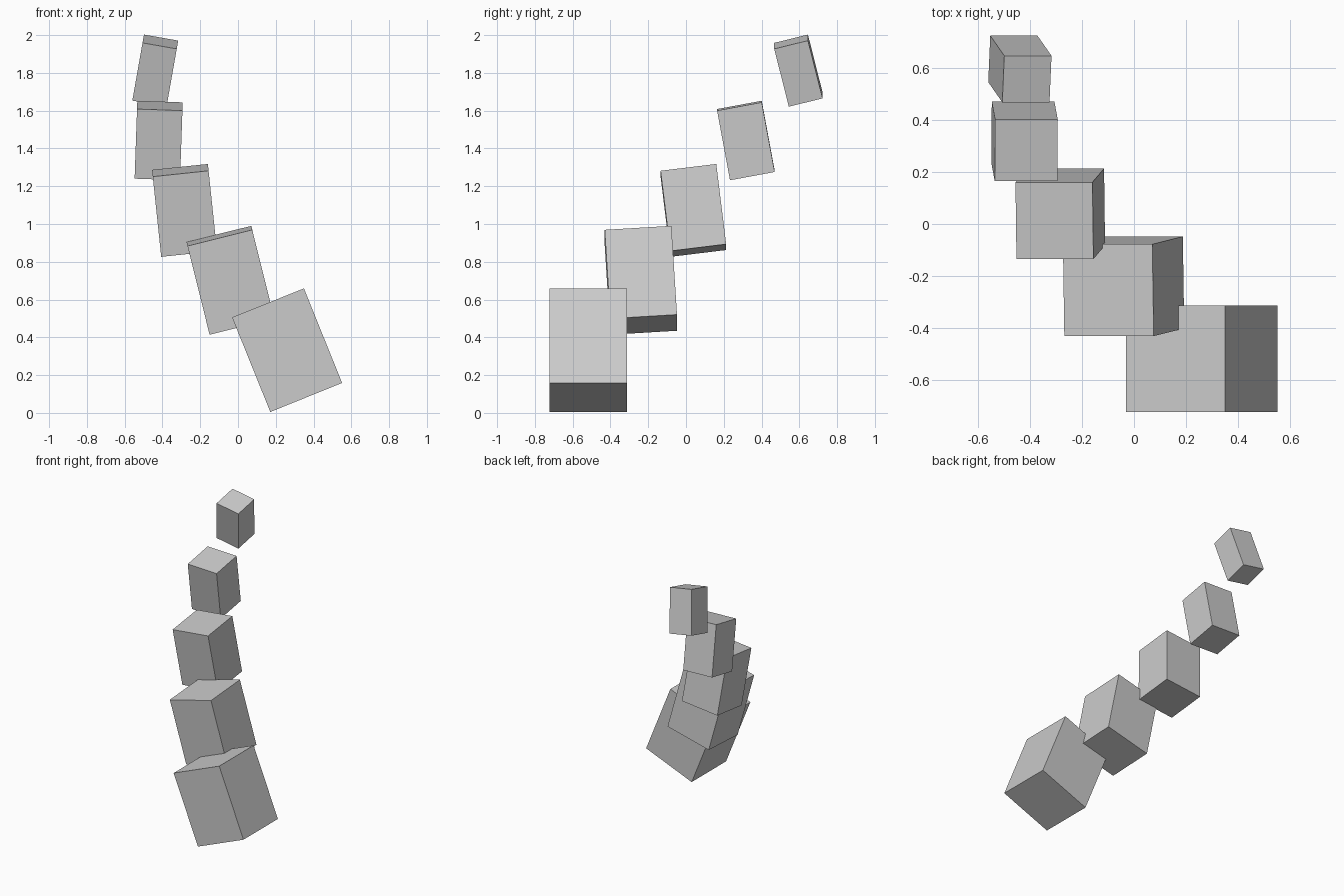
import bpy
from math import radians

cube = bpy.data.objects.get("Cube")
if cube:
    bpy.data.objects.remove(cube, do_unlink=True)

# Plain grey shared by every block
grey = bpy.data.materials.new("plain grey")
grey.use_nodes = True
colour = (0.6, 0.6, 0.6, 1)
grey.diffuse_color = colour
grey.node_tree.nodes["Principled BSDF"].inputs["Base Color"].default_value = colour


def block(name, centre, width, height, tilt_x, tilt_y):
    bpy.ops.mesh.primitive_cube_add(size=1, location=centre)
    ob = bpy.context.object
    ob.name = name
    ob.scale = (width, width, height)
    ob.rotation_euler = (radians(tilt_x), radians(tilt_y), 0)
    ob.data.materials.append(grey)


# Curving stair of blocks that shrink and turn steadily as they rise
for i, x in enumerate((0.26, -0.04, -0.283, -0.42, -0.438)):
    block(f"step_block_{i + 1}",
          (x, -0.517 + 0.278 * i, 0.332 + 0.37 * i),
          0.41 - 0.0565 * i, 0.54 - 0.055 * i,
          3.5 * i, -22 + 8 * i)
